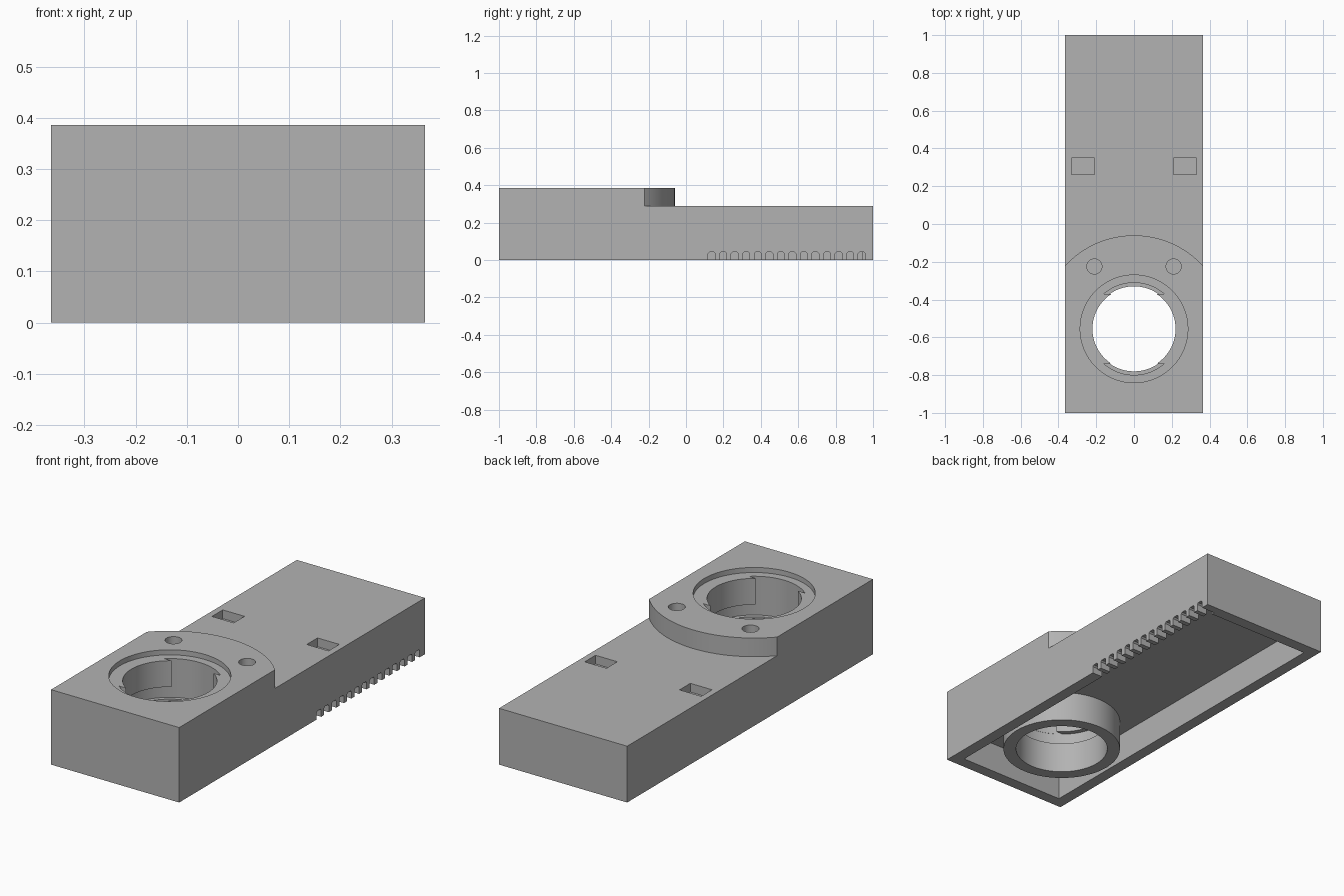
import bpy, bmesh
from math import sin, cos, pi, radians

if "Cube" in bpy.data.objects:
    bpy.data.objects.remove(bpy.data.objects["Cube"])

# One plain grey material
grey = bpy.data.materials.new("plain grey")
grey.use_nodes = True
GREY = (0.45, 0.45, 0.45, 1)
grey.diffuse_color = GREY
grey.node_tree.nodes["Principled BSDF"].inputs["Base Color"].default_value = GREY

HALF_W, TOP, DECK, WALL = 0.365, 0.386, 0.29, 0.06
CEILING = 0.155
BORE_Y = -0.555


def arc(r, a0, a1, n, cx=0, cy=BORE_Y):
    """Points along an arc, angles in degrees."""
    return [(cx + r * cos(radians(a0 + (a1 - a0) * i / n)),
             cy + r * sin(radians(a0 + (a1 - a0) * i / n))) for i in range(n + 1)]


def circle(r, cx=0, cy=BORE_Y, n=96):
    return arc(r, 0, 360, n, cx, cy)[:-1]


def rect(x0, x1, y0, y1):
    return [(x0, y0), (x1, y0), (x1, y1), (x0, y1)]


def prisms(name, outlines, lo, hi, along_x=False):
    """Extrude closed outlines along z (or along x) into one object."""
    bm = bmesh.new()
    for pts in outlines:
        place = (lambda p, h: (h, *p)) if along_x else (lambda p, h: (*p, h))
        face = bm.faces.new([bm.verts.new(place(p, lo)) for p in pts])
        new = bmesh.ops.extrude_face_region(bm, geom=[face])["geom"]
        shift = (hi - lo, 0, 0) if along_x else (0, 0, hi - lo)
        bmesh.ops.translate(bm, vec=shift,
                            verts=[g for g in new if isinstance(g, bmesh.types.BMVert)])
    bmesh.ops.recalc_face_normals(bm, faces=bm.faces)
    mesh = bpy.data.meshes.new(name)
    bm.to_mesh(mesh)
    bm.free()
    mesh.materials.append(grey)
    obj = bpy.data.objects.new(name, mesh)
    bpy.context.scene.collection.objects.link(obj)
    return obj


def combine(target, tool, operation="DIFFERENCE"):
    """Apply a boolean and discard the tool."""
    tool.hide_render = True
    mod = target.modifiers.new("boolean", "BOOLEAN")
    mod.operation, mod.object, mod.solver = operation, tool, "EXACT"
    bpy.context.view_layer.update()
    result = bpy.data.meshes.new_from_object(
        target.evaluated_get(bpy.context.evaluated_depsgraph_get()))
    target.modifiers.clear()
    target.data = result
    bpy.data.objects.remove(tool)


# Housing block, hollow from below
housing = prisms("housing", [rect(-HALF_W, HALF_W, -1, 1)], 0, TOP)
inner = HALF_W - WALL
combine(housing, prisms("cavity", [rect(-inner, inner, WALL - 1, 1 - WALL)], -0.1, CEILING))

# Lower rear deck, leaving a round-ended raised platform
deck_outline = arc(0.495, 20, 160, 96) + [(-0.465, 1.1), (0.465, 1.1)]
combine(housing, prisms("deck_cut", [deck_outline], DECK, 0.6))

# Tube hanging down to the base around the bore
combine(housing, prisms("tube", [circle(0.287)], 0, 0.19), "UNION")

# Stepped bore: counterbore, flange, locking groove, lower bore
for name, r, lo, hi in [("counterbore", 0.285, 0.36, 0.5), ("flange_bore", 0.22, 0.2, 0.4),
                        ("groove", 0.245, 0.16, 0.225), ("lower_bore", 0.225, -0.1, 0.18)]:
    combine(housing, prisms(name, [circle(r)], lo, hi))

# Two entry slots through the flange, front and back
slots = [arc(0.244, a, a + 82, 24) for a in (49, 229)]
combine(housing, prisms("slots", slots, 0.21, 0.37))

# Blind screw holes and rectangular pockets, mirrored
combine(housing, prisms("screw_holes", [circle(0.04, s * 0.21, -0.225, 32) for s in (-1, 1)],
                        TOP - 0.1, 0.5))
combine(housing, prisms("pockets", [rect(s * 0.27 - 0.062, s * 0.27 + 0.062, 0.262, 0.35)
                                    for s in (-1, 1)], DECK - 0.045, 0.5))

# Row of vent notches along the bottom of one side wall
notches = []
for i in range(14):
    y, w, h, c = 0.137 + i * 0.0617, 0.0185, 0.042, 0.007
    notches.append([(y - w, -0.05), (y + w, -0.05), (y + w, h - c), (y + w - c, h),
                    (y - w + c, h), (y - w, h - c)])
combine(housing, prisms("vent_notches", notches, inner - 0.02, HALF_W + 0.05, along_x=True))

# Smooth round walls, sharp edges
bpy.ops.object.select_all(action="DESELECT")
housing.select_set(True)
bpy.context.view_layer.objects.active = housing
bpy.ops.object.shade_smooth_by_angle(angle=pi / 6)
